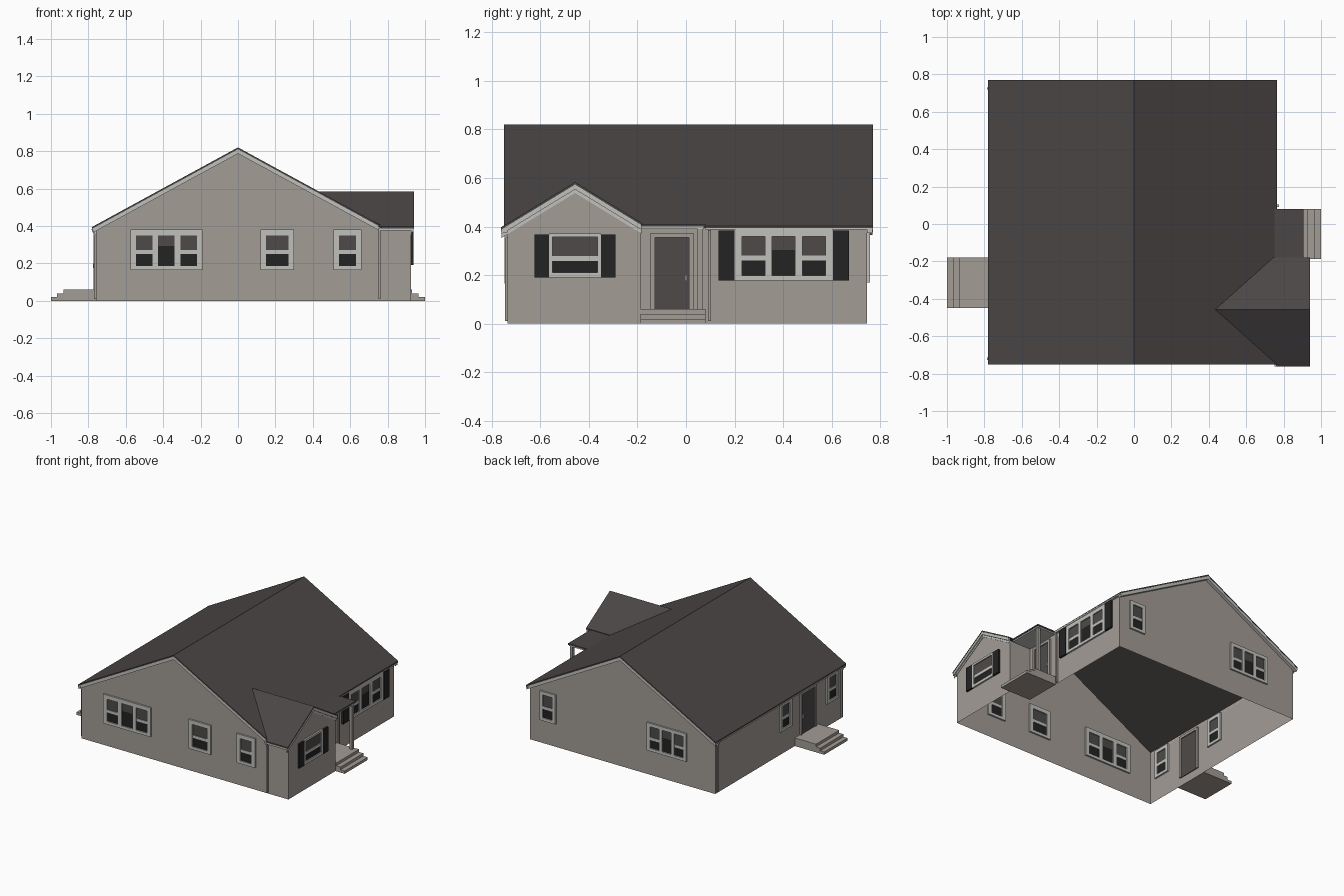
import bpy, bmesh
from mathutils import Vector

cube = bpy.data.objects.get("Cube")
if cube:
    bpy.data.objects.remove(cube, do_unlink=True)


def material(name, srgb):
    m = bpy.data.materials.new(name)
    lin = [((c / 255 + 0.055) / 1.055) ** 2.4 for c in srgb]
    m.diffuse_color = (*lin, 1)
    m.use_nodes = True
    m.node_tree.nodes["Principled BSDF"].inputs["Base Color"].default_value = (*lin, 1)
    return m


WALL = material("taupe siding", (163, 156, 150))
ROOF = material("charcoal shingle", (74, 70, 69))
TRIM = material("light grey trim", (192, 192, 188))
BLACK = material("black glass", (35, 35, 35))
GLASS = material("dark grey glass", (78, 74, 73))


def solid(pts, vec, mat):
    return pts, vec, mat


def box(x0, x1, y0, y1, z0, z1, mat):
    return solid([(x0, y0, z0), (x1, y0, z0), (x1, y1, z0), (x0, y1, z0)], (0, 0, z1 - z0), mat)


def build(name, solids):
    """Make one object from extruded polygons; a zero vector leaves a flat sheet."""
    bm = bmesh.new()
    mats = []
    for pts, vec, mat in solids:
        if mat not in mats:
            mats.append(mat)
        face = bm.faces.new([bm.verts.new(p) for p in pts])
        new = [face]
        if Vector(vec).length:
            res = bmesh.ops.extrude_face_region(bm, geom=[face], use_keep_orig=True)["geom"]
            verts = [g for g in res if isinstance(g, bmesh.types.BMVert)]
            bmesh.ops.translate(bm, verts=verts, vec=vec)
            new += [g for g in res if isinstance(g, bmesh.types.BMFace)]
            new += [f for v in verts for f in v.link_faces]
        for f in new:
            f.material_index = mats.index(mat)
    bmesh.ops.remove_doubles(bm, verts=bm.verts, dist=1e-5)
    bmesh.ops.recalc_face_normals(bm, faces=bm.faces)
    me = bpy.data.meshes.new(name)
    bm.to_mesh(me)
    bm.free()
    for m in mats:
        me.materials.append(m)
    ob = bpy.data.objects.new(name, me)
    bpy.context.collection.objects.link(ob)
    return ob


# Main dimensions
LEFT, RIGHT, WING = -0.76, 0.75, 0.925
FRONT, BACK, INNER = -0.735, 0.745, -0.187
EAVE, RIDGE, SLOPE = 0.395, 0.82, 0.545
WY, WRIDGE, WSLOPE = -0.457, 0.583, 0.61
FLAT = (0, 0, 0)


def main_z(x):
    return RIDGE - SLOPE * abs(x)


def wing_z(y):
    return WRIDGE - WSLOPE * abs(y - WY)


# Walls: an open shell round the L-shaped plan
def sheet(a, b, mid=None):
    pts = [(*a, 0), (*b, 0), (*b, EAVE)] + ([mid] if mid else []) + [(*a, EAVE)]
    return solid(pts, FLAT, WALL)


build("walls", [
    sheet((LEFT, FRONT), (RIGHT, FRONT), (0, FRONT, RIDGE - 0.015)),
    sheet((RIGHT, FRONT), (WING, FRONT)),
    sheet((WING, FRONT), (WING, INNER), (WING, WY, WRIDGE - 0.015)),
    sheet((WING, INNER), (RIGHT, INNER)),
    sheet((RIGHT, INNER), (RIGHT, BACK)),
    sheet((RIGHT, BACK), (LEFT, BACK), (0, BACK, RIDGE - 0.015)),
    sheet((LEFT, BACK), (LEFT, FRONT)),
])

# Main roof
Y0, Y1 = -0.75, 0.77
for name, x in (("roof_left", -0.78), ("roof_right", 0.765)):
    build(name, [solid([(0, Y0, RIDGE), (x, Y0, main_z(x)), (x, Y1, main_z(x)), (0, Y1, RIDGE)],
                       (0, 0, -0.01), ROOF)])

# Wing roof, meeting the main slope along two valleys
for name, y in (("wing_roof_front", -0.763), ("wing_roof_back", -0.18)):
    z = wing_z(y)
    start, valley = (RIDGE - WRIDGE) / SLOPE, (RIDGE - z) / SLOPE - 0.01
    build(name, [solid([(start, WY, WRIDGE), (0.94, WY, WRIDGE), (0.94, y, z), (valley, y, z)],
                       (0, 0, -0.01), ROOF)])


# Rake boards under the gable overhangs
def chevron(low, peak, high, drop):
    pts = [low, peak, high]
    down = [(p[0], p[1], p[2] - drop) for p in reversed(pts)]
    return [(p[0], p[1], p[2] - 0.009) for p in pts] + down


for name, y, depth in (("front_rake", Y0 + 0.001, 0.013), ("back_rake", Y1 - 0.001, -0.023)):
    pts = chevron((-0.775, y, main_z(0.775)), (0, y, RIDGE), (0.76, y, main_z(0.76)), 0.033)
    build(name, [solid(pts, (0, depth, 0), TRIM)])
for name, x, drop, depth in (("wing_rake", 0.939, 0.03, -0.012), ("wing_frieze", 0.93, 0.045, -0.004)):
    pts = chevron((x, -0.76, wing_z(-0.76)), (x, WY, WRIDGE), (x, -0.183, wing_z(-0.183)), drop)
    build(name, [solid(pts, (depth, 0, 0), TRIM)])

# Gutters and downspouts
build("gutters", [
    box(-0.778, LEFT, Y0, Y1, 0.375, 0.388, TRIM),
    box(RIGHT, 0.765, 0.08, Y1, 0.387, 0.399, TRIM),
    box(RIGHT, 0.938, -0.762, FRONT, 0.375, 0.388, TRIM),
])
for i, (x, y, dx, dy) in enumerate(((LEFT, -0.72, -1, 0), (LEFT, 0.725, -1, 0),
                                    (RIGHT, 0.097, 1, 0), (0.757, FRONT, 0, -1))):
    w, d = 0.006, 0.01
    pipe = [sorted((x, x + dx * d)) if dx else (x - w, x + w),
            sorted((y, y + dy * d)) if dy else (y - w, y + w)]
    a = Vector((x, y, 0.35))
    side = Vector((dy, dx, 0)) * w
    out = Vector((dx, dy, 0))
    elbow = [a - side, a - side + out * d, a - side + out * 0.025 + Vector((0, 0, 0.035)),
             a - side + out * 0.015 + Vector((0, 0, 0.035))]
    build(f"downspout_{i + 1}", [box(*pipe[0], *pipe[1], 0.01, 0.355, WALL),
                                solid(elbow, side * 2, TRIM)])

# Wall mounting: u runs along the wall, d points outwards
SIDES = {"front": (1, FRONT, -1), "back": (1, BACK, 1), "left": (0, LEFT, -1),
         "right": (0, RIGHT, 1), "wing": (0, WING, 1)}


def on_wall(side, u0, u1, z0, z1, d0, d1, mat):
    axis, pos, sign = SIDES[side]
    a, b = sorted((pos + sign * d0, pos + sign * d1))
    return box(u0, u1, a, b, z0, z1, mat) if axis else box(a, b, u0, u1, z0, z1, mat)


def window(name, side, u0, u1, z0, z1, n=1, m=0.03, shutter=0):
    """Sash windows in a row; the middle one of three is a picture window."""
    T, G = 0.012, 0.004
    zm = (z0 + z1) / 2 - 0.012
    parts = [on_wall(side, u0, u1, z0, z0 + 0.021, -T, T, TRIM),
             on_wall(side, u0, u1, z1 - m, z1, -T, T, TRIM)]
    w = (u1 - u0 - m * (n + 1)) / n
    for i in range(n + 1):
        a = u0 + i * (w + m)
        parts.append(on_wall(side, a, a + m, z0 + 0.021, z1 - m, -T, T, TRIM))
        if i == n:
            break
        a += m
        picture = n == 3 and i == 1
        split = zm + 0.032 if picture else zm
        parts += [on_wall(side, a, a + w, z0 + 0.02, split, -G, G, BLACK),
                  on_wall(side, a, a + w, split, z1 - m, -G, G, GLASS)]
        if not picture:
            parts.append(on_wall(side, a, a + w, zm - 0.01, zm + 0.01, -0.008, 0.008, TRIM))
    build(name, parts)
    if shutter:
        build(name + "_shutters", [on_wall(side, a, a + shutter, z0, z1 - 0.004, 0, 0.014, BLACK)
                                   for a in (u0 - shutter, u1)])


window("front_triple_window", "front", -0.575, -0.19, 0.165, 0.38, 3)
window("front_middle_window", "front", 0.12, 0.30, 0.165, 0.38)
window("front_small_window", "front", 0.51, 0.66, 0.165, 0.38)
window("back_triple_window", "back", -0.53, -0.21, 0.18, 0.385, 3, 0.025)
window("back_small_window", "back", 0.535, 0.665, 0.17, 0.385, 1, 0.025)
window("left_window_1", "left", -0.68, -0.545, 0.17, 0.38, 1, 0.025)
window("left_window_2", "left", -0.135, 0.0, 0.17, 0.38, 1, 0.025)
window("right_triple_window", "right", 0.2, 0.605, 0.178, 0.388, 3, 0.03, 0.066)
window("wing_window", "wing", -0.565, -0.35, 0.19, 0.372, 1, 0.015, 0.06)


# Doors with frame and knob
def door(name, side, u0, u1):
    j = 0.018
    build(name, [
        on_wall(side, u0, u1, 0.06, 0.355, -0.005, 0.005, GLASS),
        on_wall(side, u0 - j, u0, 0.06, 0.373, -0.012, 0.012, WALL),
        on_wall(side, u1, u1 + j, 0.06, 0.373, -0.012, 0.012, WALL),
        on_wall(side, u0, u1, 0.355, 0.373, -0.012, 0.012, WALL),
        on_wall(side, u1 - 0.017, u1 - 0.007, 0.175, 0.2, 0.005, 0.014, TRIM),
    ])


door("porch_door", "right", -0.128, 0.012)
door("left_door", "left", -0.405, -0.255)


# Steps: three treads built outwards from the wall
def steps(name, base, ends, y0, y1):
    build(name, [box(*sorted((base, e)), y0, y1, 0.02 * i, 0.02 * (i + 1), WALL)
                 for i, e in enumerate(ends)])


steps("porch_steps", RIGHT, (1.0, 0.965, 0.93), INNER, 0.08)
steps("left_steps", LEFT, (-1.0, -0.967, -0.933), -0.45, -0.18)

# Porch roof and post
build("porch_roof", [box(0.735, 0.905, -0.185, 0.08, 0.4, 0.41, ROOF),
                     box(RIGHT, 0.9, -0.185, 0.075, 0.39, 0.4, TRIM)])
build("porch_post", [box(0.875, 0.895, 0.048, 0.07, 0.06, 0.39, WALL)])
